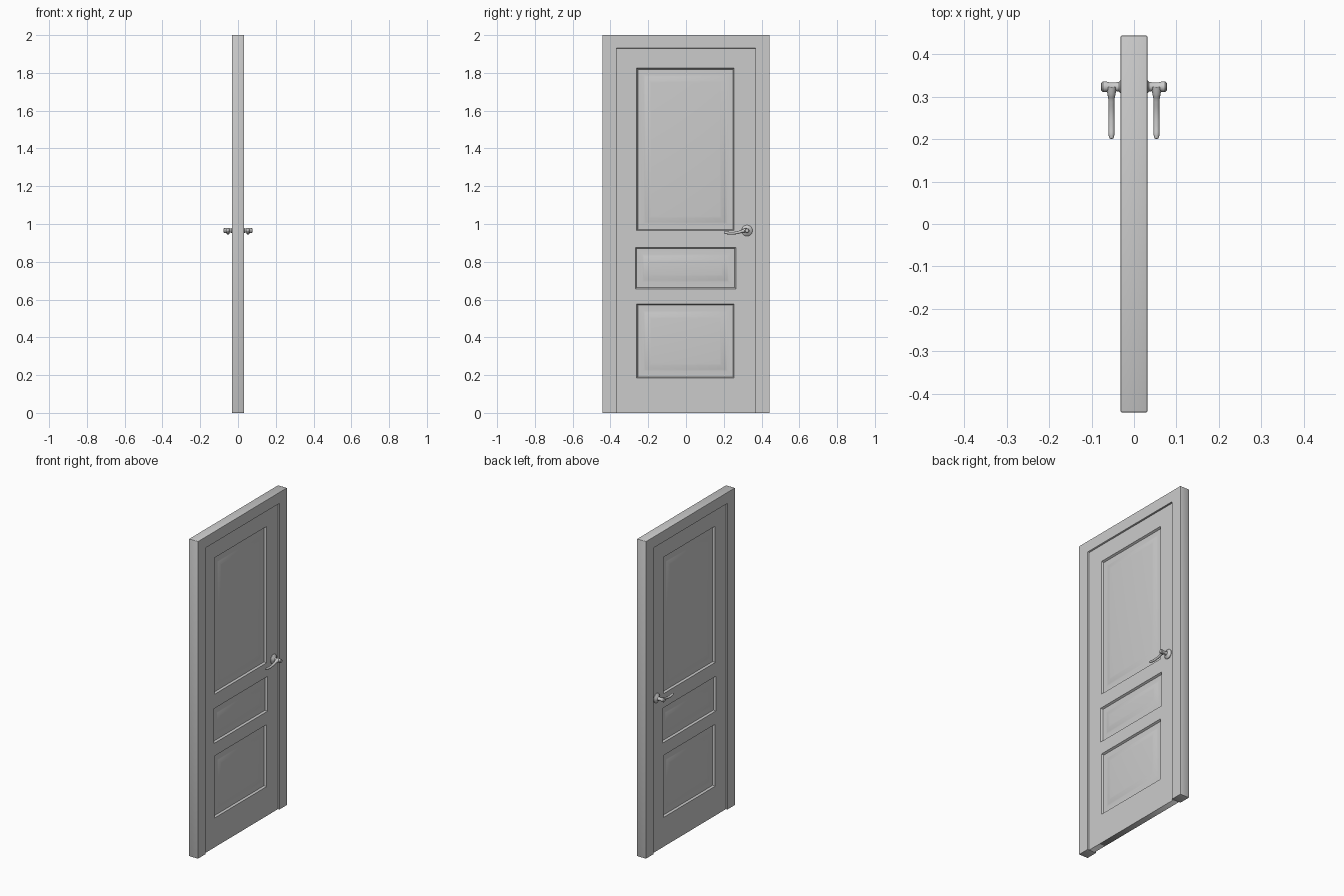
import bpy, bmesh, math
from mathutils import Matrix, Vector

if "Cube" in bpy.data.objects:
    bpy.data.objects.remove(bpy.data.objects["Cube"])

# local (x, y, z) -> world (y, z, x): outlines are drawn in the door's plane
TO_DOOR = Matrix(((0, 0, 1, 0), (1, 0, 0, 0), (0, 1, 0, 0), (0, 0, 0, 1)))


def smooth(ob, angle=35):
    bpy.ops.object.select_all(action='DESELECT')
    ob.select_set(True)
    bpy.context.view_layer.objects.active = ob
    bpy.ops.object.shade_smooth_by_angle(angle=math.radians(angle))


def curve_to_mesh(name, cu, matrix=None):
    tmp = bpy.data.objects.new(name + "_curve", cu)
    bpy.context.collection.objects.link(tmp)
    bpy.context.view_layer.update()
    dg = bpy.context.evaluated_depsgraph_get()
    me = bpy.data.meshes.new_from_object(tmp.evaluated_get(dg))
    bpy.data.objects.remove(tmp)
    bm = bmesh.new()
    bm.from_mesh(me)
    if matrix:
        bm.transform(matrix)
    bmesh.ops.remove_doubles(bm, verts=bm.verts, dist=1e-5)
    bmesh.ops.recalc_face_normals(bm, faces=bm.faces)
    return finish(name, bm)


def finish(name, bm):
    me = bpy.data.meshes.new(name)
    bm.to_mesh(me)
    bm.free()
    ob = bpy.data.objects.new(name, me)
    bpy.context.collection.objects.link(ob)
    return ob


def slab(name, outlines, half):
    """Filled outlines (later ones are holes) extruded to +-half along x."""
    cu = bpy.data.curves.new(name, 'CURVE')
    cu.dimensions = '2D'
    cu.fill_mode = 'BOTH'
    cu.extrude = half
    for pts in outlines:
        sp = cu.splines.new('POLY')
        sp.points.add(len(pts) - 1)
        for p, (a, b) in zip(sp.points, pts):
            p.co = (a, b, 0, 1)
        sp.use_cyclic_u = True
    return curve_to_mesh(name, cu, TO_DOOR)


def rect(y0, y1, z0, z1):
    return [(y0, z0), (y1, z0), (y1, z1), (y0, z1)]


def mirror_x(ob):
    ob.modifiers.new("both_sides", 'MIRROR').use_axis = (True, False, False)


# outer frame: jambs and head in one piece
W, WI, H, HI = 0.443, 0.368, 2.0, 1.93
frame = slab("door_frame", [[(-W, 0), (-WI, 0), (-WI, HI), (WI, HI),
                             (WI, 0), (W, 0), (W, H), (-W, H)]], 0.0315)
bev = frame.modifiers.new("soft_edges", 'BEVEL')
bev.width = 0.002
bev.segments = 2

# door leaf with three panel openings
LEAF = 0.02
panels = {"upper": (-0.261, 0.255, 0.965, 1.825),
          "middle": (-0.268, 0.264, 0.657, 0.876),
          "lower": (-0.261, 0.255, 0.185, 0.576)}
slab("door_leaf", [rect(-WI, WI, 0, HI)] + [rect(*p) for p in panels.values()], LEAF)

# raised panels: (inset, height) rings from the moulding to the field
RINGS = [(0, LEAF), (0.006, 0.008), (0.036, 0.008), (0.046, 0.011),
         (0.066, 0.016), (0.076, 0.017)]
for key, (y0, y1, z0, z1) in panels.items():
    bm = bmesh.new()
    prev = None
    for d, x in RINGS:
        ring = [bm.verts.new((x, y, z)) for y, z in rect(y0 + d, y1 - d, z0 + d, z1 - d)]
        if prev:
            for i in range(4):
                j = (i + 1) % 4
                bm.faces.new((prev[i], prev[j], ring[j], ring[i]))
        prev = ring
    bm.faces.new(prev)
    ob = finish(key + "_panel", bm)
    smooth(ob, 20)
    mirror_x(ob)

# handle rose and spindle, turned around the x axis
HY, HZ = 0.323, 0.965
PROFILE = [(0.018, 0.029), (0.023, 0.029), (0.027, 0.026), (0.03, 0.017), (0.035, 0.0115),
           (0.045, 0.010), (0.058, 0.0105), (0.067, 0.0125), (0.073, 0.0125),
           (0.077, 0.009), (0.078, 0)]
bm = bmesh.new()
vs = [bm.verts.new((x, r, 0)) for x, r in PROFILE]
es = [bm.edges.new(p) for p in zip(vs, vs[1:])]
bmesh.ops.spin(bm, geom=vs + es, cent=(0, 0, 0), axis=(1, 0, 0),
               angle=math.tau, steps=28, use_duplicate=False)
bmesh.ops.remove_doubles(bm, verts=bm.verts, dist=1e-5)
bmesh.ops.recalc_face_normals(bm, faces=bm.faces)
hub = finish("handle_hub", bm)
hub.location = (0, HY, HZ)
smooth(hub)
mirror_x(hub)

# wavy lever: (y, z, radius)
PATH = [(0.323, 0.966, 0.0135), (0.308, 0.965, 0.010), (0.295, 0.961, 0.0075),
        (0.265, 0.953, 0.007), (0.235, 0.951, 0.0075), (0.21, 0.954, 0.007),
        (0.202, 0.955, 0.005), (0.20, 0.955, 0.001)]
cu = bpy.data.curves.new("lever", 'CURVE')
cu.dimensions = '3D'
cu.bevel_depth = 1.0
cu.bevel_resolution = 4
cu.use_fill_caps = True
cu.resolution_u = 5
sp = cu.splines.new('BEZIER')
sp.bezier_points.add(len(PATH) - 1)
for p, (y, z, r) in zip(sp.bezier_points, PATH):
    p.co = Vector((0.053, y, z))
    p.radius = r
    p.handle_left_type = p.handle_right_type = 'AUTO'
lever = curve_to_mesh("handle_lever", cu)
smooth(lever, 50)
mirror_x(lever)
